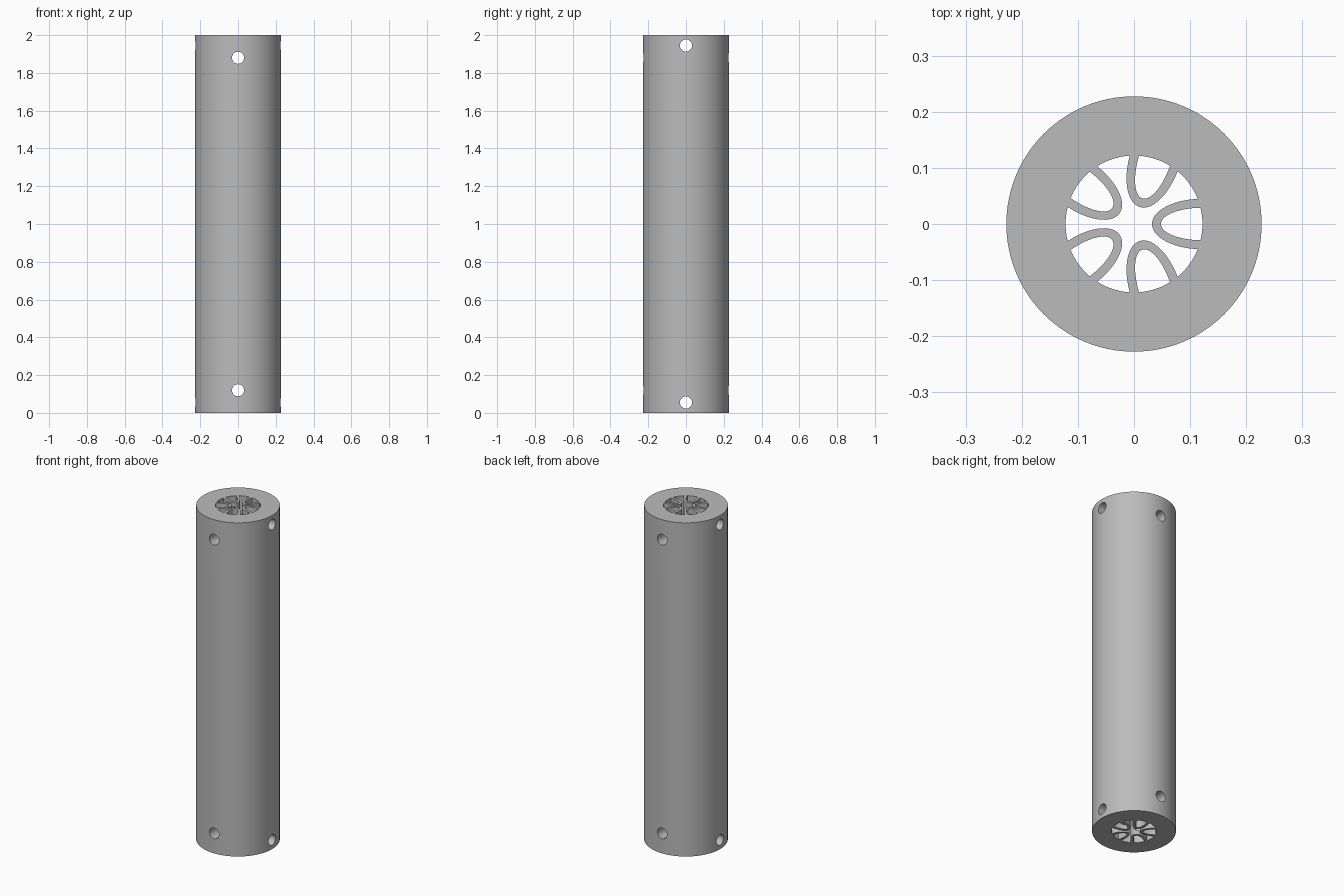
import bpy, bmesh, math
from math import cos, sin, tau
from mathutils import Matrix, Vector

cube = bpy.data.objects.get("Cube")
if cube:
    bpy.data.objects.remove(cube, do_unlink=True)

LENGTH, OUTER, BORE, FINS = 2.0, 0.2275, 0.122, 5
HOLE = 0.032

grey = bpy.data.materials.new("plain grey")
grey.use_nodes = True
grey.diffuse_color = (0.5, 0.5, 0.5, 1)
grey.node_tree.nodes["Principled BSDF"].inputs["Base Color"].default_value = (0.5, 0.5, 0.5, 1)


def loop_half(a, b, steps=28):
    """Half ellipse opening towards +x, trimmed to the bore."""
    pts = []
    for i in range(steps + 1):
        t = tau / 4 + tau / 2 * i / steps
        p = Vector((BORE + a * cos(t), b * sin(t), 0))
        if p.length < BORE - 0.001:
            pts.append(p)
    # close the ends exactly on the bore wall
    x = math.sqrt(BORE ** 2 - b ** 2)
    return [Vector((x, b, 0))] + [p for p in pts if p.x < x - 0.001] + [Vector((x, -b, 0))]


def arc(radius, start, end, steps):
    return [Vector((radius * cos(start + (end - start) * i / steps),
                    radius * sin(start + (end - start) * i / steps), 0))
            for i in range(steps + 1)]


# Cross-section outlines: outer circle, star-shaped central void, pocket in each fin
outlines = [arc(OUTER, 0, tau, 128)[:-1]]
outer_loop, pocket_loop = loop_half(0.09, 0.045), loop_half(0.074, 0.029)
outer_end = math.asin(0.045 / BORE)
pocket_end = math.asin(0.029 / BORE)
pocket = pocket_loop + arc(BORE, -pocket_end, pocket_end, 8)[1:-1]
void = []
for k in range(FINS):
    turn = Matrix.Rotation(tau * k / FINS, 3, 'Z')
    outlines.append([turn @ p for p in pocket])
    # run each fin from its low side to its high side, then along the bore to the next
    void += [turn @ p for p in reversed(outer_loop)]
    start = tau * k / FINS + outer_end
    void += arc(BORE, start, tau * (k + 1) / FINS - outer_end, 8)[1:-1]
outlines.append(void)

# Tube with fins, extruded from the cross-section
bm = bmesh.new()
edges = []
for pts in outlines:
    vs = [bm.verts.new(p) for p in pts]
    edges += [bm.edges.new((vs[i - 1], vs[i])) for i in range(len(vs))]
bmesh.ops.triangle_fill(bm, use_beauty=True, use_dissolve=False, edges=edges)
ext = bmesh.ops.extrude_face_region(bm, geom=bm.faces[:], use_keep_orig=True)
top = [g for g in ext["geom"] if isinstance(g, bmesh.types.BMVert)]
bmesh.ops.translate(bm, verts=top, vec=(0, 0, LENGTH))
bmesh.ops.recalc_face_normals(bm, faces=bm.faces[:])
mesh = bpy.data.meshes.new("finned_tube")
bm.to_mesh(mesh)
bm.free()
mesh.materials.append(grey)
tube = bpy.data.objects.new("finned_tube", mesh)
bpy.context.collection.objects.link(tube)

# Cross holes: one pair along y, one pair along x
bm = bmesh.new()
for axis, inset in (('X', 0.12), ('Y', 0.055)):
    for z in (inset, LENGTH - inset):
        bmesh.ops.create_cone(bm, cap_ends=True, segments=32, radius1=HOLE, radius2=HOLE, depth=0.6,
                              matrix=Matrix.Translation((0, 0, z)) @ Matrix.Rotation(tau / 4, 4, axis))
cut_mesh = bpy.data.meshes.new("hole_cutter")
bm.to_mesh(cut_mesh)
bm.free()
cut_mesh.materials.append(grey)
cutter = bpy.data.objects.new("hole_cutter", cut_mesh)
bpy.context.collection.objects.link(cutter)

bpy.context.view_layer.objects.active = tube
tube.select_set(True)
mod = tube.modifiers.new("cross holes", 'BOOLEAN')
mod.operation, mod.solver, mod.object = 'DIFFERENCE', 'EXACT', cutter
mod.use_self = True
bpy.ops.object.modifier_apply(modifier=mod.name)
bpy.data.objects.remove(cutter, do_unlink=True)

bpy.ops.object.shade_smooth_by_angle(angle=math.radians(30))
